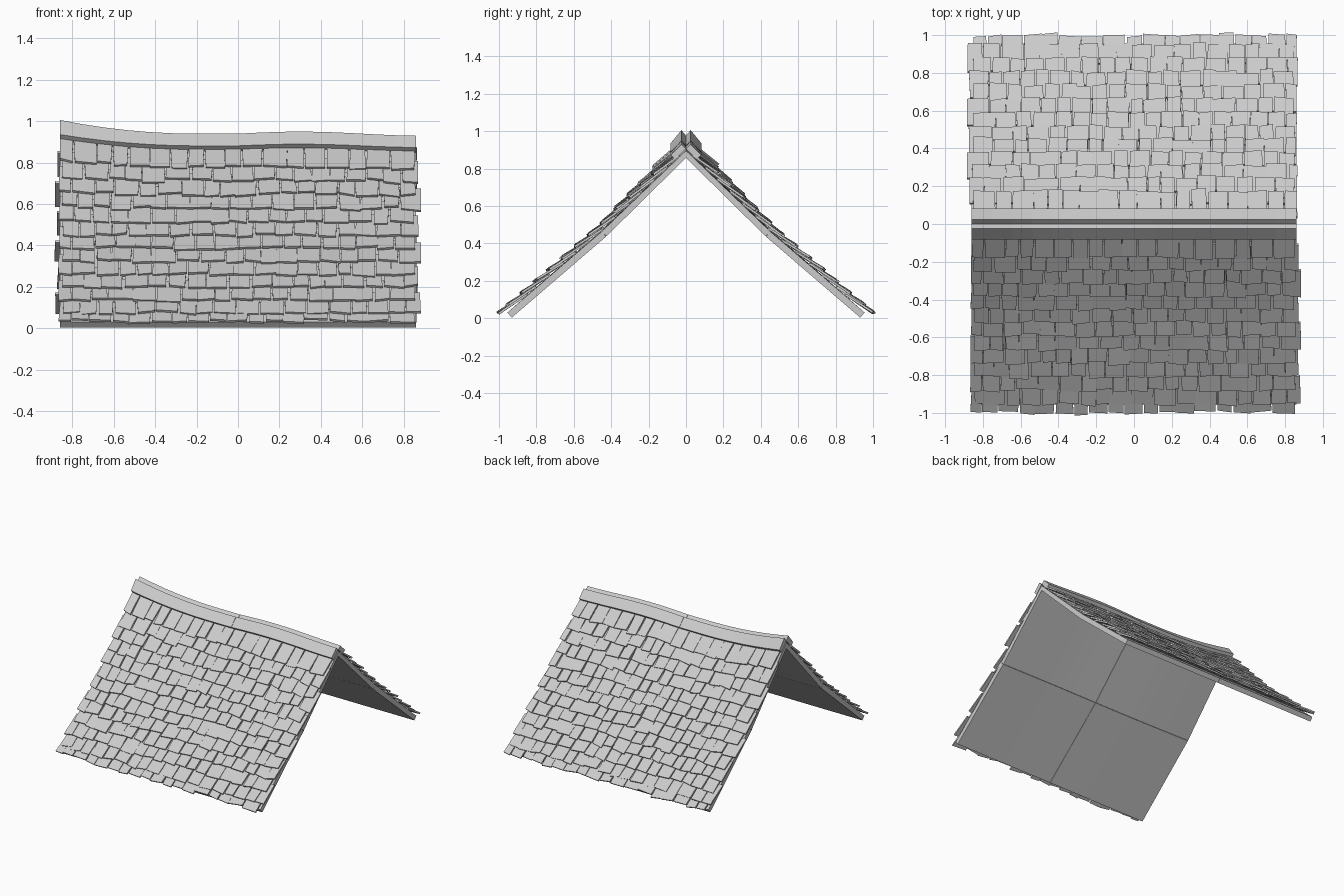
import bpy, bmesh, math, random
from mathutils import Vector

if "Cube" in bpy.data.objects:
    bpy.data.objects.remove(bpy.data.objects["Cube"])

random.seed(7)

# Top surface of one roof slope in (distance from ridge, height)
RIDGE, KINK, EAVE = Vector((0, 0.905)), Vector((0.45, 0.465)), Vector((0.955, 0.03))
UPPER = (KINK - RIDGE).length
HALF = 0.86


def slope_point(s, h):
    """Point at distance s down the slope, h above its surface."""
    a, b, d = (RIDGE, KINK, s) if s < UPPER else (KINK, EAVE, s - UPPER)
    t = (b - a).normalized()
    return a + t * d + Vector((-t.y, t.x)) * h


def sag(x, z):
    """Old ridge: bent upward at the left end, faint wave on the right."""
    w = max(0, min(z, 0.95) / 0.9) ** 3
    if x < 0:
        return w * 0.058 * (max(0, -x - 0.2) / 0.66) ** 2
    return w * 0.009 * math.sin(math.pi * x / 0.6)


def place(x, p, side):
    return Vector((x, side * p.x, p.y + sag(x, p.y)))


def finish(bm, name):
    bmesh.ops.recalc_face_normals(bm, faces=bm.faces)
    me = bpy.data.meshes.new(name)
    bm.to_mesh(me)
    bm.free()
    bpy.context.collection.objects.link(bpy.data.objects.new(name, me))


def board(name, section, x0, x1, side, n=8):
    """Extrude a four-point section along x, following the sag."""
    bm = bmesh.new()
    rings = []
    for i in range(n + 1):
        x = x0 + (x1 - x0) * i / n
        rings.append([bm.verts.new(place(x, p, side)) for p in section])
    for a, b in zip(rings, rings[1:]):
        for j in range(4):
            k = (j + 1) % 4
            bm.faces.new((a[j], a[k], b[k], b[j]))
    bm.faces.new(rings[0])
    bm.faces.new(rings[-1])
    finish(bm, name)


def shingle(bm, xa, xb, s_low, length, side):
    """Thin tilted slab with slightly crooked corners."""
    def j(a):
        return random.uniform(-a, a)
    lift = 0.036 + j(0.005)
    thick = 0.012
    s_top = max(0.04, s_low - length)
    corners = [(xa + j(.004), s_top, 0.012), (xb + j(.004), s_top, 0.012),
               (xb + j(.006), s_low + j(.009), lift), (xa + j(.006), s_low + j(.009), lift)]
    # the slab stays straight across the kink by using one slope frame
    top, bot = [], []
    for x, s, h in corners:
        top.append(bm.verts.new(place(side * x, slope_point(s, h), -side)))
        bot.append(bm.verts.new(place(side * x, slope_point(s, h - thick), -side)))
    bm.faces.new(top)
    bm.faces.new(bot)
    for i in range(4):
        k = (i + 1) % 4
        bm.faces.new((top[i], top[k], bot[k], bot[i]))


def shingles(name, side):
    """All courses of one slope; the back is the front turned half round."""
    bm = bmesh.new()
    rows = [(1.325, -1)] + [(1.265 - 0.0955 * k, k) for k in range(12)]
    for s, k in rows:
        right = 0.885 if k % 4 == 0 else (0.872 if k % 2 == 0 else 0.855)
        left = -0.865 if k % 2 else -0.85
        n = 18
        weights = [random.uniform(0.75, 1.25) for _ in range(n)]
        if k % 2:
            weights[0] *= 0.6
        unit = (right - left) / sum(weights)
        x = left
        for w in weights:
            shingle(bm, x + 0.003, x + w * unit - 0.003,
                    s + random.uniform(-0.008, 0.008), 0.17, side)
            x += w * unit
    finish(bm, name)


T = 0.036       # roof panel thickness
for label, side in (("front", -1), ("back", 1)):
    # Four flat panels per roof: upper and lower, left and right
    for part, a, b in (("upper", RIDGE, KINK), ("lower", KINK, EAVE)):
        t = (b - a).normalized()
        nrm = Vector((-t.y, t.x))
        inner_a = a - nrm * T
        if part == "upper":
            inner_a = Vector((0, 0.865))     # mitred at the ridge
        section = [a, b, b - nrm * T, inner_a]
        for end, x0, x1 in (("left", -HALF, -0.001), ("right", 0.001, HALF)):
            board(f"{label}_{part}_panel_{end}", section, x0, x1, side)

    # Ridge boards, square-cut so they leave a notch along the top
    d = Vector((0.70, -0.714))
    nrm = Vector((0.714, 0.70))
    p = Vector((0.0, 0.915))
    section = [p, p + nrm * 0.035, p + nrm * 0.035 + d * 0.082, p + d * 0.082]
    for end, x0, x1 in (("left", -HALF, -0.001), ("right", 0.001, HALF)):
        board(f"{label}_ridge_board_{end}", section, x0, x1, side)

    shingles(f"{label}_shingles", -side)
